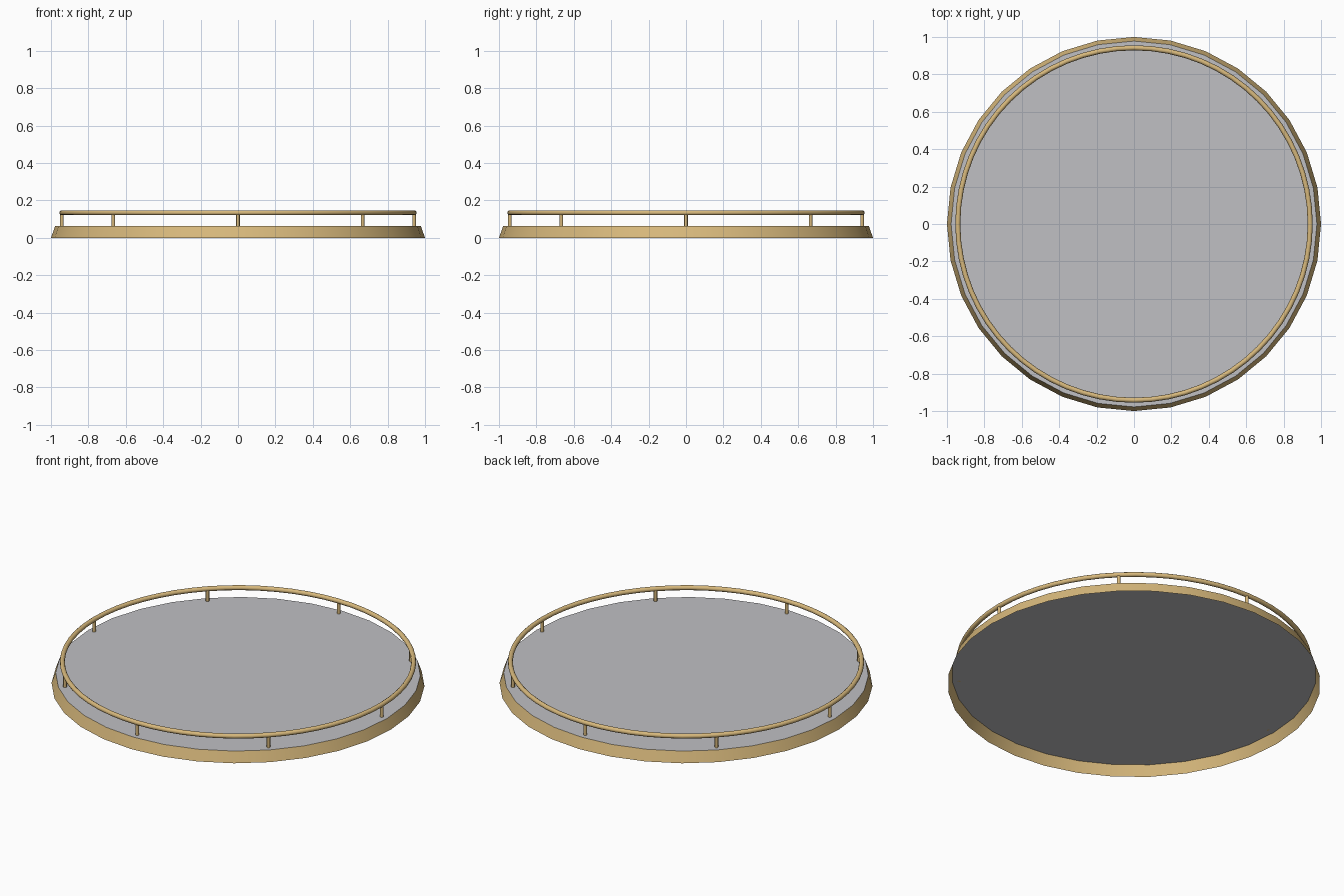
import bpy, math

if "Cube" in bpy.data.objects:
    bpy.data.objects.remove(bpy.data.objects["Cube"])

def material(name, rgb):
    m = bpy.data.materials.new(name)
    m.diffuse_color = (*rgb, 1)
    m.use_nodes = True
    m.node_tree.nodes["Principled BSDF"].inputs["Base Color"].default_value = m.diffuse_color
    return m

brass = material("brass", (0.68, 0.48, 0.20))
grey = material("mirror_grey", (0.53, 0.53, 0.55))

BASE_R, TOP_R, TOP_Z = 1.0, 0.978, 0.062
RAIL_R, RAIL_Z = 0.942, 0.134

def finish(name, mat, smooth=True):
    o = bpy.context.object
    o.name = name
    o.data.materials.append(mat)
    if smooth:
        bpy.ops.object.shade_smooth_by_angle(angle=math.radians(40))
    return o

# open-bottomed tapered rim
bpy.ops.mesh.primitive_cone_add(vertices=32, radius1=BASE_R, radius2=TOP_R, depth=TOP_Z,
                                end_fill_type='NOTHING', location=(0, 0, TOP_Z / 2))
finish("tray_rim", brass)

# flat tray surface
bpy.ops.mesh.primitive_circle_add(vertices=32, radius=TOP_R, fill_type='NGON',
                                  location=(0, 0, TOP_Z))
finish("tray_surface", grey, False)

# gallery rail
bpy.ops.mesh.primitive_torus_add(major_segments=64, minor_segments=10, major_radius=RAIL_R,
                                 minor_radius=0.0135, location=(0, 0, RAIL_Z))
finish("gallery_rail", brass)

# eight posts under the rail
for i in range(8):
    a = i * math.tau / 8
    bpy.ops.mesh.primitive_cylinder_add(
        vertices=12, radius=0.0095, depth=RAIL_Z - TOP_Z,
        location=(RAIL_R * math.cos(a), RAIL_R * math.sin(a), (RAIL_Z + TOP_Z) / 2))
    finish(f"rail_post_{i + 1}", brass)
